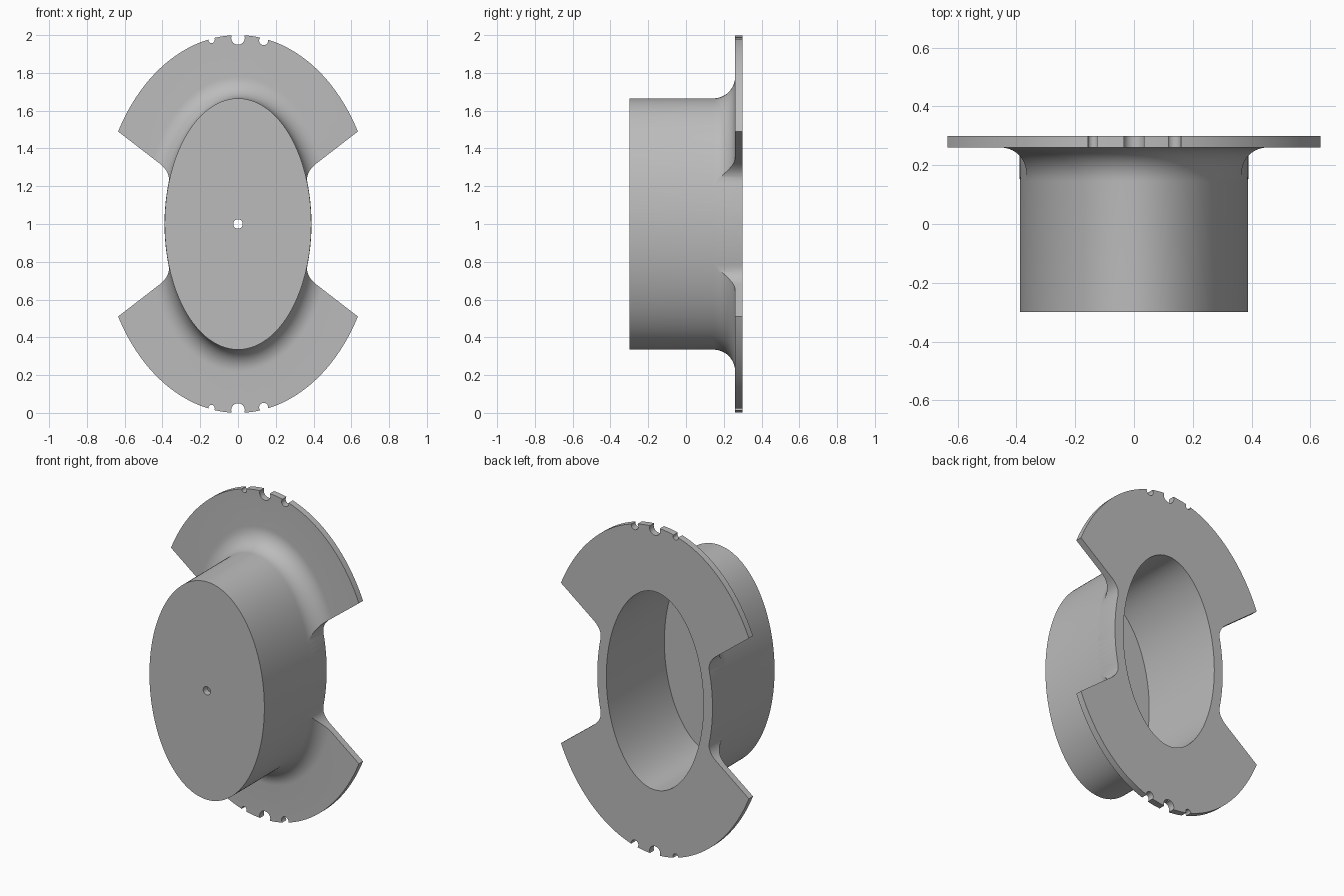
import bpy, bmesh, math

cube = bpy.data.objects.get("Cube")
if cube:
    bpy.data.objects.remove(cube)

SEG = 144
A, B = 0.388, 0.665          # cup half width and half height
WALL, FLOOR = 0.06, 0.04
BACK, FLANGE = 0.30, 0.04
R = 0.115                    # blend between cup and flange
MID = 1.0                    # height of the axis

grey = bpy.data.materials.new("plain grey")
grey.use_nodes = True
grey.diffuse_color = (0.5, 0.5, 0.5, 1)
grey.node_tree.nodes["Principled BSDF"].inputs["Base Color"].default_value = (0.5, 0.5, 0.5, 1)


def ellipse_point(t, offset=0.0):
    """Point on the cup outline, moved outwards along its normal."""
    nx, nz = B * math.cos(t), A * math.sin(t)
    n = math.hypot(nx, nz)
    return A * math.cos(t) + offset * nx / n, B * math.sin(t) + offset * nz / n


def cup_ring(offset):
    return [ellipse_point(math.tau * i / SEG, offset) for i in range(SEG)]


def loft(name, rings):
    """Solid through (outline, y) rings, closed at both ends."""
    bm = bmesh.new()
    loops = [[bm.verts.new((x, y, MID + z)) for x, z in pts] for pts, y in rings]
    for a, b in zip(loops, loops[1:]):
        for i in range(len(a)):
            j = (i + 1) % len(a)
            bm.faces.new((a[i], a[j], b[j], b[i]))
    bm.faces.new(loops[0])
    bm.faces.new(loops[-1])
    bmesh.ops.recalc_face_normals(bm, faces=bm.faces)
    mesh = bpy.data.meshes.new(name)
    bm.to_mesh(mesh)
    bm.free()
    mesh.materials.append(grey)
    obj = bpy.data.objects.new(name, mesh)
    bpy.context.collection.objects.link(obj)
    return obj


def prism(name, pts, y0, y1):
    return loft(name, [(pts, y0), (pts, y1)])


def circle(x, z, r, n=32):
    return [(x + r * math.cos(math.tau * i / n), z + r * math.sin(math.tau * i / n))
            for i in range(n)]


def cut(target, cutter):
    cutter.hide_render = True
    mod = target.modifiers.new("cut", "BOOLEAN")
    mod.operation = "DIFFERENCE"
    mod.solver = "EXACT"
    mod.object = cutter
    bpy.context.view_layer.objects.active = target
    bpy.ops.object.modifier_apply(modifier=mod.name)
    bpy.data.objects.remove(cutter)


# Cup, blend, flange and cavity as one lofted solid
face = BACK - FLANGE
rings = [(cup_ring(0), -BACK)]
for k in range(13):
    a = math.pi / 2 * k / 12
    rings.append((cup_ring(R * (1 - math.cos(a))), face - R + R * math.sin(a)))
rim = [(0.728 * math.cos(math.tau * i / SEG), math.sin(math.tau * i / SEG)) for i in range(SEG)]
rings += [(rim, face), (rim, BACK), (cup_ring(-WALL), BACK), (cup_ring(-WALL), FLOOR - BACK)]
body = loft("flanged_cup", rings)


# Side pockets: radial edges, rounded corners, inner edge along the cup
def pocket(side):
    slope = 0.49 / 0.635
    t_end = math.asin(0.215 / B)
    t_corner = math.atan(slope * A / B)
    corner = ellipse_point(t_corner, 0.001)
    start, end = (0.415, 0.415 * slope), ellipse_point(t_end, 0.001)
    upper = [(1.0, slope)]
    for k in range(11):
        u = k / 10
        upper.append(tuple((1 - u) ** 2 * s + 2 * u * (1 - u) * c + u * u * e
                           for s, c, e in zip(start, corner, end)))
    inner = [ellipse_point(t_end * (1 - k / 8), 0.001) for k in range(1, 8)]
    half = upper + inner
    outline = half + [ellipse_point(0, 0.001)] + [(x, -z) for x, z in reversed(half)]
    return prism("pocket_cutter", [(side * x, z) for x, z in outline], 0.05, 0.5)


for side in (-1, 1):
    cut(body, pocket(side))

# Edge notches, top and bottom
for sign in (-1, 1):
    for x, z, r in ((-0.14, 0.975, 0.017), (0, 0.985, 0.036), (0.136, 0.971, 0.024)):
        cut(body, prism("notch_cutter", circle(x, sign * z, r), 0.2, 0.4))

# Small hole through the cup floor
cut(body, prism("hole_cutter", circle(0, 0, 0.025), -0.4, -0.1))

bpy.ops.object.select_all(action="DESELECT")
body.select_set(True)
bpy.context.view_layer.objects.active = body
bpy.ops.object.shade_smooth_by_angle(angle=math.radians(30))
